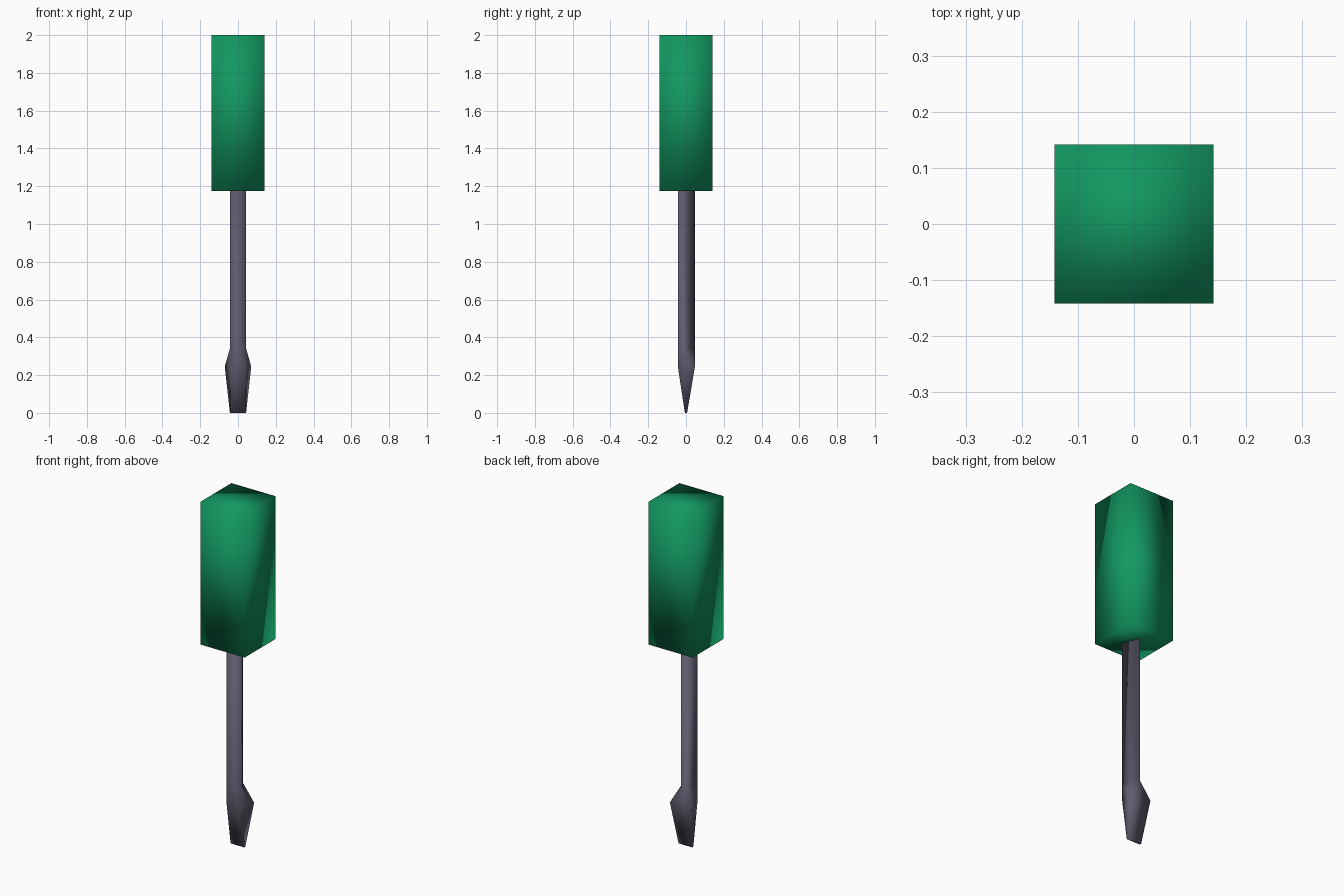
import bpy, bmesh

if "Cube" in bpy.data.objects:
    bpy.data.objects.remove(bpy.data.objects["Cube"])


def material(name, rgb):
    m = bpy.data.materials.new(name)
    m.diffuse_color = (*rgb, 1)
    m.use_nodes = True
    m.node_tree.nodes["Principled BSDF"].inputs["Base Color"].default_value = m.diffuse_color
    return m


def finish(bm, name, mat):
    bmesh.ops.recalc_face_normals(bm, faces=bm.faces)
    for f in bm.faces:
        f.smooth = True
    mesh = bpy.data.meshes.new(name)
    bm.to_mesh(mesh)
    bm.free()
    mesh.materials.append(mat)
    obj = bpy.data.objects.new(name, mesh)
    bpy.context.collection.objects.link(obj)


green = material("green_handle", (0.006, 0.31, 0.118))
steel = material("dark_steel", (0.115, 0.105, 0.15))

# Handle: plain square block, softly shaded
bm = bmesh.new()
bmesh.ops.create_cube(bm, size=1)
for v in bm.verts:
    v.co = (v.co.x * 0.283, v.co.y * 0.283, 1.5875 + v.co.z * 0.825)
finish(bm, "handle", green)

# Shaft and blade: loft of mirrored sections, triangular shaft flaring to a flat tip
# (z, front half width, front y, back half width, back y)
sections = [
    (1.18, 0.043, -0.043, 0.0, 0.047),
    (0.34, 0.043, -0.043, 0.0, 0.047),
    (0.245, 0.043, -0.043, 0.07, 0.047),
    (0.0, 0.043, -0.006, 0.043, 0.006),
]
bm = bmesh.new()
rings = []
for z, fw, fy, bw, by in sections:
    pts = [(-fw, fy, z), (fw, fy, z), (bw, by, z), (-bw, by, z)]
    rings.append([bm.verts.new(p) for p in pts])
for upper, lower in zip(rings, rings[1:]):
    for i in range(4):
        j = (i + 1) % 4
        a, b, c, d = upper[i], upper[j], lower[j], lower[i]
        # mirrored diagonals on the left and right sides
        tris = ((a, b, d), (b, c, d)) if i == 3 else ((a, b, c), (a, c, d))
        for t in tris:
            bm.faces.new(t)
bm.faces.new(rings[0])
bm.faces.new(rings[-1])
bmesh.ops.remove_doubles(bm, verts=bm.verts, dist=0.0005)
finish(bm, "shaft_and_blade", steel)
